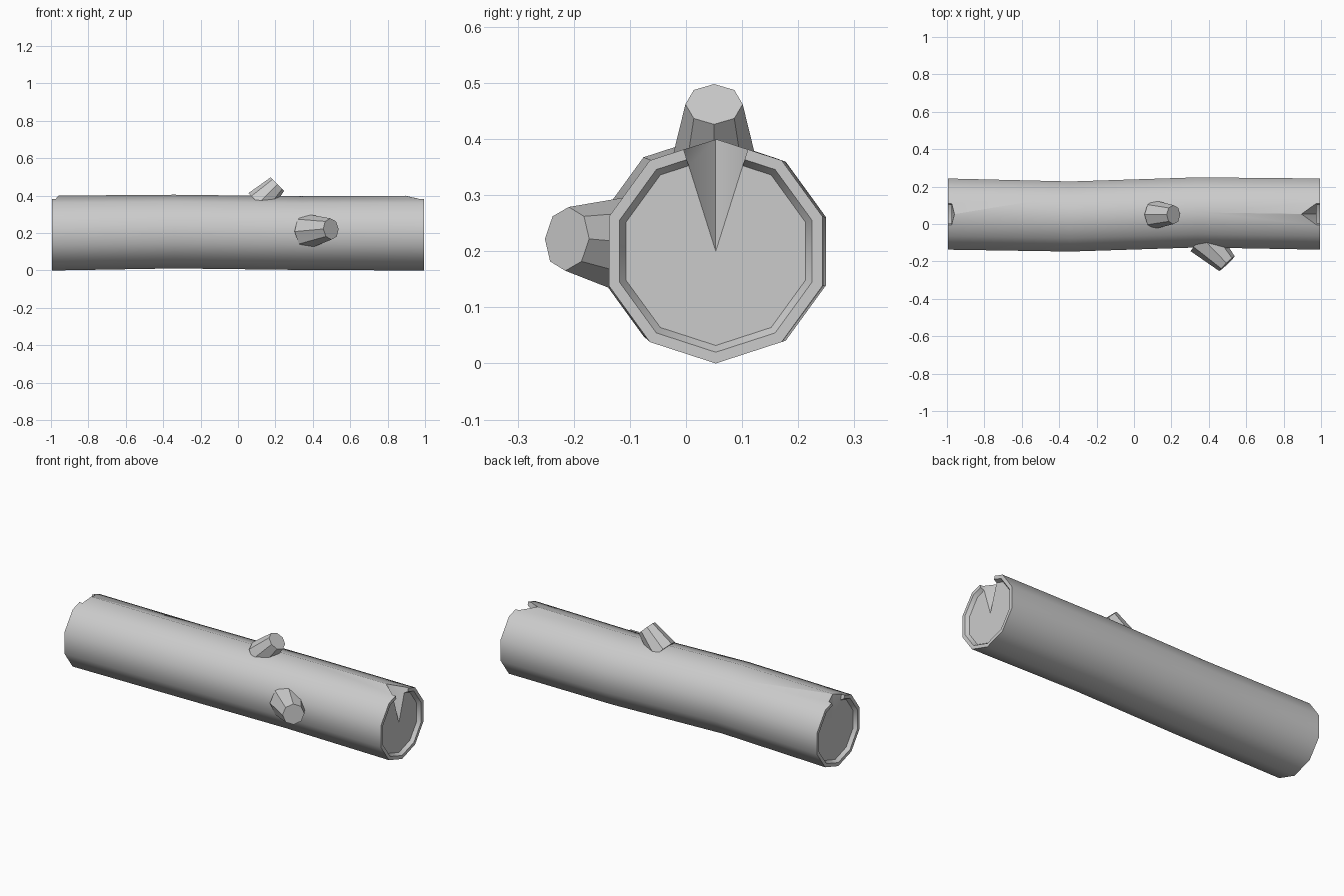
import bpy, bmesh, math
from mathutils import Vector

if "Cube" in bpy.data.objects:
    bpy.data.objects.remove(bpy.data.objects["Cube"])

SIDES = 10


def finish(bm, name):
    bmesh.ops.recalc_face_normals(bm, faces=bm.faces[:])
    me = bpy.data.meshes.new(name)
    bm.to_mesh(me)
    bm.free()
    ob = bpy.data.objects.new(name, me)
    bpy.context.collection.objects.link(ob)
    return ob


def select_only(ob):
    bpy.ops.object.select_all(action='DESELECT')
    ob.select_set(True)
    bpy.context.view_layer.objects.active = ob


def smooth(ob):
    select_only(ob)
    bpy.ops.object.shade_smooth_by_angle(angle=math.radians(40))


# Log trunk: rings (x, centre y, centre z, radius), recessed cap at both ends
END = 0.995
CAP = 0.975
rings = [(-CAP, 0.053, 0.2, 0.168), (-END, 0.053, 0.2, 0.18), (-END, 0.053, 0.2, 0.2),
         (-0.34, 0.040, 0.208, 0.197), (0.34, 0.062, 0.2, 0.197),
         (END, 0.053, 0.2, 0.2), (END, 0.053, 0.2, 0.18), (CAP, 0.053, 0.2, 0.168)]
bm = bmesh.new()
loops = []
for x, cy, cz, r in rings:
    loops.append([bm.verts.new((x, cy + r * math.sin(2 * math.pi * i / SIDES),
                                cz + r * math.cos(2 * math.pi * i / SIDES)))
                  for i in range(SIDES)])
for a, b in zip(loops, loops[1:]):
    for i in range(SIDES):
        j = (i + 1) % SIDES
        bm.faces.new((a[i], a[j], b[j], b[i]))
bm.faces.new(loops[0])
bm.faces.new(loops[-1])
log = finish(bm, "log_trunk")


# Split cracks: wedge from the cap centre up through the top of the bark
def cut_crack(side, deep_x):
    c = Vector((side * CAP, 0.053, 0.2))
    out = Vector((side * 0.1, 0, 0))
    deep = c + 1.4 * (Vector((deep_x, 0.053, 0.4)) - c)
    wings = [c + 1.4 * Vector((0, s * 0.06, 0.19)) for s in (-1, 1)]
    bm = bmesh.new()
    for p in [c, deep, c + out, deep + out * 4] + wings + [w + out for w in wings]:
        bm.verts.new(p)
    hull = bmesh.ops.convex_hull(bm, input=bm.verts[:])
    loose = [v for v in bm.verts if not v.link_faces]
    bmesh.ops.delete(bm, geom=loose, context='VERTS')
    cutter = finish(bm, "crack_cutter")
    cutter.hide_render = True
    mod = log.modifiers.new("crack", 'BOOLEAN')
    mod.operation = 'DIFFERENCE'
    mod.solver = 'EXACT'
    mod.object = cutter
    select_only(log)
    bpy.ops.object.modifier_apply(modifier=mod.name)
    bpy.data.objects.remove(cutter)


cut_crack(1, 0.895)
cut_crack(-1, -0.96)
smooth(log)


# Branch stubs: tapered octagons
def stub(name, base, tip, r1, r2):
    base, tip = Vector(base), Vector(tip)
    axis = tip - base
    bm = bmesh.new()
    bmesh.ops.create_cone(bm, cap_ends=True, segments=8, radius1=r1, radius2=r2,
                          depth=axis.length)
    ob = finish(bm, name)
    ob.location = (base + tip) / 2
    ob.rotation_mode = 'QUATERNION'
    ob.rotation_quaternion = axis.to_track_quat('Z', 'Y')
    smooth(ob)


stub("top_branch_stub", (0.11, 0.05, 0.36), (0.211, 0.05, 0.462), 0.076, 0.051)
stub("side_branch_stub", (0.37, -0.08, 0.208), (0.497, -0.212, 0.222), 0.094, 0.057)
